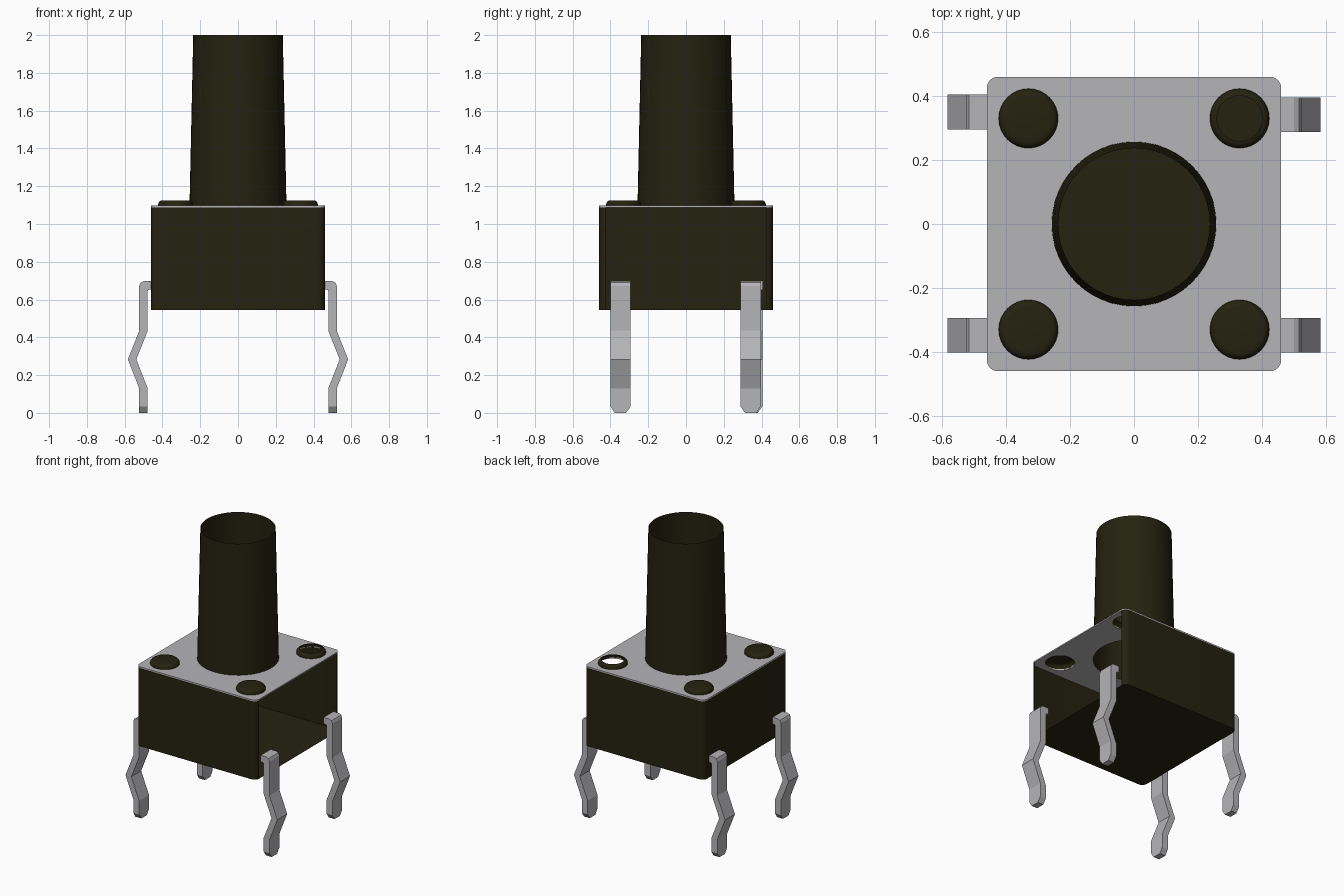
import bpy, bmesh, math
from mathutils import Vector

if "Cube" in bpy.data.objects:
    bpy.data.objects.remove(bpy.data.objects["Cube"], do_unlink=True)


def material(name, colour):
    m = bpy.data.materials.new(name)
    m.use_nodes = True
    m.diffuse_color = (*colour, 1)
    m.node_tree.nodes["Principled BSDF"].inputs["Base Color"].default_value = (*colour, 1)
    return m


black = material("black plastic", (0.018, 0.016, 0.005))
metal = material("grey metal", (0.46, 0.46, 0.48))

HALF, CORNER = 0.46, 0.035
BASE, TOP, LID_TOP = 0.545, 1.088, 1.097
PEG, PEG_R, STEM_R = 0.33, 0.093, 0.257


def finish(bm, name, mat, smooth=True):
    mesh = bpy.data.meshes.new(name)
    bm.to_mesh(mesh)
    bm.free()
    ob = bpy.data.objects.new(name, mesh)
    bpy.context.collection.objects.link(ob)
    mesh.materials.append(mat)
    if smooth:
        bpy.ops.object.select_all(action='DESELECT')
        bpy.context.view_layer.objects.active = ob
        ob.select_set(True)
        bpy.ops.object.shade_smooth_by_angle(angle=math.radians(35))
    return ob


def circle(r, n, cx=0, cy=0):
    return [(cx + r * math.cos(math.tau * i / n), cy + r * math.sin(math.tau * i / n))
            for i in range(n)]


def rounded_square(steps=6):
    pts = []
    for q in range(4):
        mid = math.pi / 4 + q * math.pi / 2
        c = (HALF - CORNER) * math.sqrt(2)
        for i in range(steps + 1):
            a = q * math.pi / 2 + i / steps * math.pi / 2
            pts.append((c * math.cos(mid) + CORNER * math.cos(a),
                        c * math.sin(mid) + CORNER * math.sin(a)))
    return pts


def ring(bm, pts, z):
    return [bm.verts.new((x, y, z)) for x, y in pts]


def bridge(bm, a, b):
    n = len(a)
    return [bm.faces.new((a[i], a[(i + 1) % n], b[(i + 1) % n], b[i])) for i in range(n)]


# Housing: thin shell with a floor and an open left side
bm = bmesh.new()
low, high = ring(bm, rounded_square(), BASE), ring(bm, rounded_square(), TOP)
walls = bridge(bm, low, high)
bm.faces.new(low[::-1])
opening = max(walls, key=lambda f: f.calc_center_median().x + f.calc_area())
bmesh.ops.delete(bm, geom=[opening], context='FACES_ONLY')
finish(bm, "housing", black)

# Cover plate with holes for the stem and pegs
corners = [(sx * PEG, sy * PEG) for sx in (-1, 1) for sy in (-1, 1)]
bm = bmesh.new()
loops = [rounded_square(), circle(STEM_R, 48)]
loops += [circle(PEG_R, 32, x, y) for x, y in corners]
edges = []
for pts in loops:
    vs = ring(bm, pts, LID_TOP)
    edges += [bm.edges.new((vs[i], vs[(i + 1) % len(vs)])) for i in range(len(vs))]
bmesh.ops.triangle_fill(bm, edges=edges, use_beauty=True, normal=Vector((0, 0, 1)))
cover = finish(bm, "cover_plate", metal, smooth=False)
solid = cover.modifiers.new("thickness", 'SOLIDIFY')
solid.thickness = LID_TOP - TOP
solid.offset = -1

# Stem: tapered open tube
bm = bmesh.new()
bridge(bm, ring(bm, circle(STEM_R, 48), TOP), ring(bm, circle(0.237, 48), 2))
finish(bm, "stem", black)

# Pegs with rounded rims; the back left one is hollow
for x, y in corners:
    bm = bmesh.new()
    rim = 0.022
    last = ring(bm, circle(PEG_R, 32, x, y), TOP)
    for i in range(5):
        a = i / 4 * math.pi / 2
        r = PEG_R - rim + rim * math.cos(a)
        new = ring(bm, circle(r, 32, x, y), 1.103 + rim * math.sin(a))
        bridge(bm, last, new)
        last = new
    if not (x > 0 and y > 0):
        bm.faces.new(last)
    finish(bm, "peg", black)


# Bent pins with chamfered tips: (x, z) pairs of the outer and inner outline
outer = [(0.455, 0.697), (0.50, 0.697), (0.515, 0.69), (0.523, 0.672), (0.523, 0.435),
         (0.583, 0.283), (0.523, 0.13), (0.523, 0.035), (0.523, 0)]
inner = [(0.455, 0.652), (0.47, 0.652), (0.475, 0.65), (0.478, 0.645), (0.478, 0.435),
         (0.538, 0.283), (0.478, 0.13), (0.478, 0.035), (0.478, 0)]


def pin(name, side, y):
    bm = bmesh.new()
    last = None
    for o, i in zip(outer, inner):
        w = 0.03 if o[1] == 0 else 0.054
        section = [bm.verts.new((side * px, y + s * w, pz))
                   for (px, pz), s in ((o, -1), (o, 1), (i, 1), (i, -1))]
        if last:
            bridge(bm, last, section)
        else:
            bm.faces.new(section)
        last = section
    bm.faces.new(last)
    bmesh.ops.recalc_face_normals(bm, faces=bm.faces)
    finish(bm, name, metal, smooth=False)


pin("front_left_pin", 1, -0.347)
pin("back_left_pin", 1, 0.342)
pin("front_right_pin", -1, -0.347)
pin("back_right_pin", -1, 0.35)
